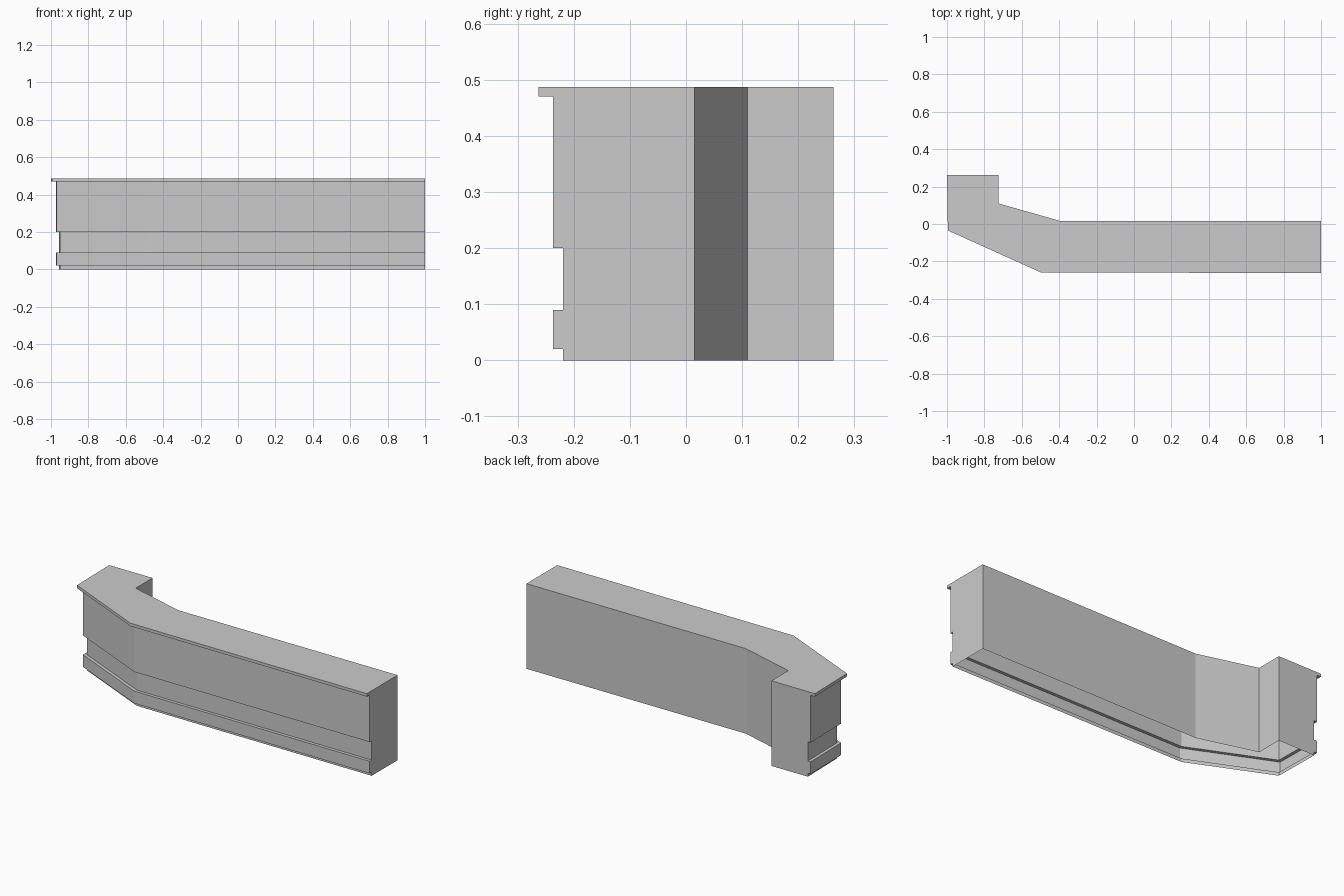
import bpy, bmesh
from mathutils import Vector

if "Cube" in bpy.data.objects:
    bpy.data.objects.remove(bpy.data.objects["Cube"])

# Plan outlines: front edge of the countertop, and the staff-side wall
FRONT = [Vector(p) for p in [(-1, 0.263), (-0.995, -0.035), (-0.5, -0.258), (1, -0.263)]]
BACK = [Vector(p) for p in [(1, 0.015), (-0.39, 0.015), (-0.725, 0.11), (-0.725, 0.263)]]
# Front moulding: (height, inset from the countertop edge)
PROFILE = [(0, 0.044), (0.02, 0.044), (0.02, 0.026), (0.09, 0.026), (0.09, 0.044),
           (0.20, 0.044), (0.20, 0.026), (0.47, 0.026), (0.47, 0), (0.487, 0)]
TOP = PROFILE[-1][0]


def inset_path(path, d):
    """Move a path to its left by d with mitred corners and square ends."""
    dirs = [(b - a).normalized() for a, b in zip(path, path[1:])]
    normals = [Vector((-t.y, t.x)) for t in dirs]
    result = [Vector((path[0].x + d, path[0].y))]
    for p, n, m in zip(path[1:-1], normals, normals[1:]):
        result.append(p + (n + m) * d / (1 + n.dot(m)))
    result.append(Vector((path[-1].x, path[-1].y + d)))
    return result


bm = bmesh.new()


def ring(path, z):
    return [bm.verts.new((p.x, p.y, z)) for p in path]


def strip(lower, upper):
    for i in range(len(lower) - 1):
        bm.faces.new((lower[i], lower[i + 1], upper[i + 1], upper[i]))


# Moulded front, swept along the plan
rings = [ring(inset_path(FRONT, d), z) for z, d in PROFILE]
for lower, upper in zip(rings, rings[1:]):
    strip(lower, upper)

# Plain back wall
back_low, back_top = ring(BACK, 0), ring(BACK, TOP)
strip(back_low, back_top)

# End panels and countertop; the underside stays open
bm.faces.new([r[-1] for r in reversed(rings)] + [back_low[0], back_top[0]])
bm.faces.new([r[0] for r in rings] + [back_top[-1], back_low[-1]])
bm.faces.new(rings[-1] + back_top)
bmesh.ops.recalc_face_normals(bm, faces=bm.faces[:])
if next(f for f in bm.faces if all(v.co.z > TOP - 0.001 for v in f.verts)).normal.z < 0:
    bmesh.ops.reverse_faces(bm, faces=bm.faces[:])

mesh = bpy.data.meshes.new("counter")
bm.to_mesh(mesh)
bm.free()

# Single light grey
grey = bpy.data.materials.new("light grey")
grey.diffuse_color = (0.6, 0.6, 0.6, 1)
grey.use_nodes = True
grey.node_tree.nodes["Principled BSDF"].inputs["Base Color"].default_value = grey.diffuse_color
mesh.materials.append(grey)
counter = bpy.data.objects.new("counter", mesh)
bpy.context.collection.objects.link(counter)
